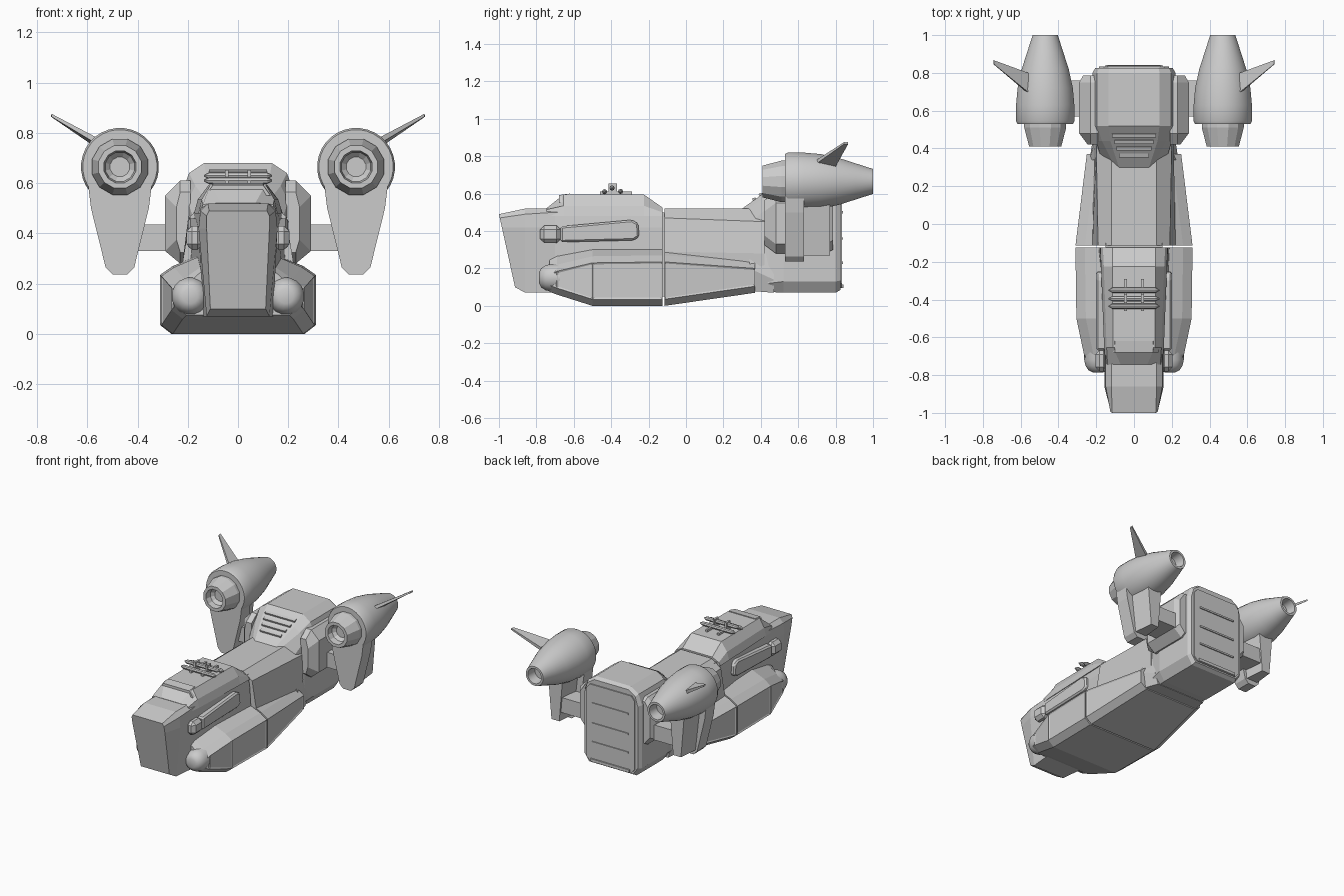
import bpy, bmesh
from math import sin, cos, tau, radians
from mathutils import Vector, Matrix

cube = bpy.data.objects.get("Cube")
if cube:
    bpy.data.objects.remove(cube, do_unlink=True)

grey = bpy.data.materials.new("hull_grey")
grey.use_nodes = True
colour = (0.6, 0.6, 0.6, 1)
grey.diffuse_color = colour
grey.node_tree.nodes["Principled BSDF"].inputs["Base Color"].default_value = colour


def finish(name, bm, mirror=False, bevel=0, smooth=False):
    bmesh.ops.recalc_face_normals(bm, faces=bm.faces)
    mesh = bpy.data.meshes.new(name)
    bm.to_mesh(mesh)
    bm.free()
    mesh.materials.append(grey)
    obj = bpy.data.objects.new(name, mesh)
    bpy.context.collection.objects.link(obj)
    if bevel:
        mod = obj.modifiers.new("Bevel", "BEVEL")
        mod.width, mod.segments = bevel, 1
    if mirror:
        obj.modifiers.new("Mirror", "MIRROR").use_clip = False
    if smooth:
        bpy.ops.object.select_all(action="DESELECT")
        obj.select_set(True)
        bpy.context.view_layer.objects.active = obj
        bpy.ops.object.shade_smooth_by_angle(angle=radians(35))
    return obj


def skin(rings):
    """Join equal rings of points into a capped solid."""
    bm = bmesh.new()
    rows = [[bm.verts.new(p) for p in ring] for ring in rings]
    n = len(rows[0])
    for a, b in zip(rows, rows[1:]):
        for i in range(n):
            j = (i + 1) % n
            bm.faces.new((a[i], a[j], b[j], b[i]))
    bm.faces.new(rows[0])
    bm.faces.new(rows[-1])
    return bm


def section(y, half, lean=0):
    """Full symmetric ring from a right-hand outline listed top to bottom."""
    top = half[0][1]
    right = [(x, y + lean * (top - z), z) for x, z in half]
    return right + [(-x, yy, z) for x, yy, z in reversed(right)]


def lathe(name, cx, cz, profile, sides, **kw):
    rings = [[(cx + r * cos(tau * (i + .5) / sides), y, cz + r * sin(tau * (i + .5) / sides))
              for i in range(sides)] for y, r in profile]
    return finish(name, skin(rings), **kw)


def box(name, lo, hi, tilt=0, **kw):
    lo, hi = Vector(lo), Vector(hi)
    bm = bmesh.new()
    m = Matrix.Translation((lo + hi) / 2) @ Matrix.Rotation(tilt, 4, "X")
    bmesh.ops.create_cube(bm, size=1, matrix=m @ Matrix.Diagonal((*(hi - lo), 1)))
    return finish(name, bm, **kw)


def prism(name, outline, y0, y1, **kw):
    """Extrude an x-z outline along y."""
    return finish(name, skin([[(x, y, z) for x, z in outline] for y in (y0, y1)]), **kw)


# Nose and forward fuselage
finish("nose", skin([
    section(-1, [(.115, .49), (.125, .47), (.125, .42), (.11, .1)], .22),
    section(-.86, [(.12, .52), (.15, .49), (.157, .42), (.125, .07)]),
    section(-.7, [(.12, .52), (.15, .5), (.157, .42), (.14, .07)]),
    section(-.125, [(.12, .52), (.17, .49), (.18, .42), (.2, .07)])]))

# Cabin roof with sloping windscreen
finish("cabin_roof", skin([
    section(-.745, [(.07, .522), (.14, .515), (.15, .48)]),
    section(-.655, [(.11, .595), (.145, .535), (.158, .48)]),
    section(-.225, [(.115, .595), (.16, .535), (.175, .48)]),
    section(-.125, [(.115, .525), (.165, .5), (.178, .48)])]))
finish("windscreen_brow", skin([
    section(-.68, [(.1, .592), (.13, .55)]),
    section(-.62, [(.1, .6), (.13, .56)])]))

# Middle fuselage
finish("middle_fuselage", skin([
    section(-.115, [(.12, .52), (.19, .47), (.22, .29), (.22, .05)]),
    section(.42, [(.12, .52), (.2, .45), (.21, .28), (.2, .08)])]))
box("seam_core", (-.15, -.14, .05), (.15, -.1, .5))


def lower_hull(name, stations):
    """Wide hull with recessed panels on its flanks."""
    rings = []
    for y, w, top, bottom in stations:
        rings.append(section(y, [(.15, top + .045), (w - .05, top), (w, top - .035),
                                 (w, bottom + .035), (w - .045, bottom)]))
    bm = skin(rings)
    bmesh.ops.recalc_face_normals(bm, faces=bm.faces)
    flank = [f for f in bm.faces if abs(f.normal.x) > .9]
    bmesh.ops.inset_individual(bm, faces=flank, thickness=.012, depth=-.005)
    finish(name, bm)


lower_hull("lower_hull_front", [(-.73, .25, .2, .075), (-.69, .265, .22, .06),
                                (-.5, .305, .265, 0), (-.125, .31, .27, 0)])
lower_hull("lower_hull_rear", [(-.115, .31, .27, 0), (.37, .25, .235, .07)])
finish("hull_tail_fairing", skin([
    section(.34, [(.2, .27), (.235, .2), (.22, .08)]),
    section(.47, [(.2, .32), (.215, .14), (.19, .07)])]))

# Rounded lamps at the front of the lower hull
lathe("front_lamp", .19, .15, [(-.785, .03), (-.775, .052), (-.75, .068), (-.72, .075),
                               (-.64, .075)], 16, mirror=True, smooth=True)

# Side pods along the cabin
finish("side_pod", skin([
    [(x, -.67, .34), (x, -.67, .425), (x, -.29, .46), (x, -.255, .44), (x, -.25, .37),
     (x, -.28, .35)] for x in (.14, .2)]), mirror=True, bevel=.01)
box("side_pod_cap", (.14, -.78, .335), (.205, -.67, .43), mirror=True, bevel=.022)

# Rear engine block
finish("rear_block", skin([
    section(.3, [(.08, .52), (.1, .5), (.16, .4), (.17, .2), (.16, .1)]),
    section(.44, [(.125, .62), (.17, .59), (.2, .53), (.21, .12), (.17, .075)]),
    section(.52, [(.135, .68), (.195, .64), (.22, .57), (.22, .13), (.18, .07)]),
    section(.8, [(.135, .68), (.195, .64), (.22, .57), (.22, .13), (.18, .07)]),
    section(.825, [(.13, .665), (.185, .63), (.205, .565), (.205, .135), (.17, .085)])]))
for i in range(4):
    y = .365 + i * .035
    w = .08 + i * .012
    z = .57 + i * .025
    box("slope_louvre", (-w, y - .01, z - .007), (w, y + .01, z + .007), tilt=radians(20))
prism("rear_door", [(-.16, .63), (.16, .63), (.185, .6), (.185, .12), (.16, .095),
                    (-.16, .095), (-.185, .12), (-.185, .6)], .82, .833)
for z in (.5, .36, .23):
    box("door_rib", (-.14, .83, z - .006), (.14, .84, z + .006))
box("door_step", (-.15, .82, .095), (.15, .842, .115))

# Side boxes and struts carrying the engines
finish("side_box", skin([
    [(.19, y, .61 - c), (.23, y, .61 - c), (.29 - c, y, .55 - c), (.29 - c, y, .33 + c),
     (.23, y, .28 + c), (.19, y, .28 + c)]
    for y, c in ((.42, .045), (.48, 0), (.75, 0), (.785, .02))]), mirror=True)
box("engine_strut", (.27, .57, .33), (.44, .76, .435), mirror=True)

# Engine pylons
prism("pylon", [(.34, .62), (.6, .62), (.585, .5), (.527, .265), (.5, .237), (.44, .237),
                (.413, .265), (.355, .5)], .53, .63, mirror=True)
finish("pylon_back", skin([
    [(.47 + s * w, y, z) for s, w, z in ((-1, a, .62), (1, a, .62), (1, b, .27), (-1, b, .27))]
    for y, a, b in ((.62, .085, .045), (.77, .06, .03))]), mirror=True)

# Engine nacelles
lathe("nacelle", .47, .665, [(.53, .1), (.53, .148), (.545, .155), (.63, .155), (.72, .147),
                             (.82, .125), (.91, .096), (1, .067), (1, .052), (.93, .045)],
      32, mirror=True, smooth=True)
lathe("intake", .47, .665, [(.56, .115), (.51, .115), (.41, .088), (.41, .066), (.45, .06),
                            (.47, .04)], 12, mirror=True)

# Swept fins on the nacelles
finish("nacelle_fin", skin([
    [(.55, .69, .775), (.56, .8, .765), (.57, .8, .745), (.56, .69, .755)],
    [(.74, .845, .875), (.742, .867, .875), (.745, .867, .865), (.743, .845, .865)]]),
    mirror=True)

# Roof lamp rack
for y, z in ((-.435, .61), (-.395, .63), (-.35, .612)):
    rings = []
    for x, r in ((-.135, .003), (-.115, .014), (.115, .014), (.135, .003)):
        rings.append([(x, y + r * cos(tau * i / 8), z + r * sin(tau * i / 8)) for i in range(8)])
    finish("roof_lamp_tube", skin(rings))
box("roof_rack_bar", (.038, -.46, .592), (.052, -.29, .61), mirror=True)
box("roof_rack_clamp", (.038, -.415, .6), (.052, -.37, .653), mirror=True)
